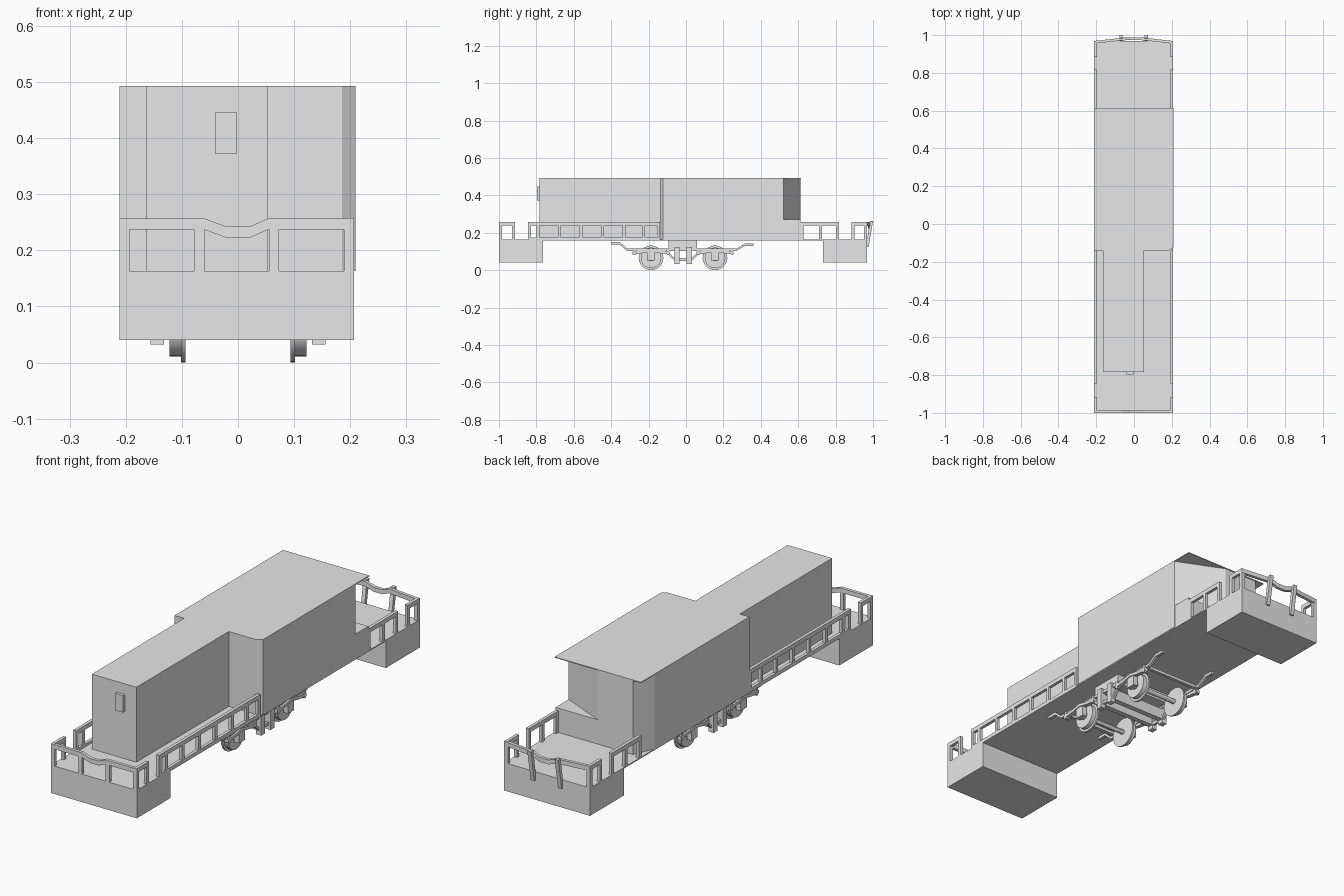
import bpy, bmesh, math
from mathutils import Vector

if "Cube" in bpy.data.objects:
    bpy.data.objects.remove(bpy.data.objects["Cube"])

grey = bpy.data.materials.new("plain_grey")
grey.diffuse_color = (0.8, 0.8, 0.8, 1)
grey.use_nodes = True
grey.node_tree.nodes["Principled BSDF"].inputs["Base Color"].default_value = grey.diffuse_color


def finish(name, bm):
    bmesh.ops.recalc_face_normals(bm, faces=bm.faces)
    me = bpy.data.meshes.new(name)
    bm.to_mesh(me)
    bm.free()
    me.materials.append(grey)
    ob = bpy.data.objects.new(name, me)
    bpy.context.collection.objects.link(ob)
    return ob


def add_prism(bm, loop, offset):
    """Extrude a closed loop of 3D points along an offset."""
    face = bm.faces.new([bm.verts.new(p) for p in loop])
    ext = bmesh.ops.extrude_face_region(bm, geom=[face])["geom"]
    moved = [v for v in ext if isinstance(v, bmesh.types.BMVert)]
    bmesh.ops.translate(bm, verts=moved, vec=offset)


def add_box(bm, x0, x1, y0, y1, z0, z1):
    add_prism(bm, [(x0, y0, z0), (x1, y0, z0), (x1, y1, z0), (x0, y1, z0)], (0, 0, z1 - z0))


def boxes(name, *dims):
    bm = bmesh.new()
    for d in dims:
        add_box(bm, *d)
    return finish(name, bm)


def plan(name, pts, z0, z1):
    bm = bmesh.new()
    add_prism(bm, [(x, y, z0) for x, y in pts], (0, 0, z1 - z0))
    return finish(name, bm)


def add_strip(bm, path, x0, x1, t):
    """Bar following a y-z path, with vertical thickness t."""
    loop = [(x0, y, z) for y, z in path] + [(x0, y, z + t) for y, z in reversed(path)]
    add_prism(bm, loop, (x1 - x0, 0, 0))


def add_disc(bm, x0, x1, y, z, r, n=24):
    loop = [(x0, y + r * math.cos(2 * math.pi * i / n), z + r * math.sin(2 * math.pi * i / n))
            for i in range(n)]
    add_prism(bm, loop, (x1 - x0, 0, 0))


L, R, DECK, TOP = -0.211, 0.207, 0.163, 0.493

# Deck and the deep end blocks
boxes("deck", (L, R, -0.78, 0.75, DECK - 0.005, DECK))
boxes("front_end_block", (L, R, -1.0, -0.765, 0.04, DECK))
boxes("rear_end_block", (L, R, 0.733, 0.969, 0.04, DECK))

# Long hood with its front lamp plate
boxes("hood", (-0.164, 0.053, -0.783, -0.13, DECK, TOP))
boxes("front_lamp", (-0.04, -0.003, -0.797, -0.78, 0.372, 0.447))

# Cab with angled rear walls, overhanging roof and corner ledge
front = [(L, -0.14), (0.185, -0.14), (0.209, -0.124)]
plan("cab", front + [(0.209, 0.52), (0.0, 0.612), (-0.17, 0.612), (L, 0.52)], DECK, TOP - 0.004)
plan("cab_roof", front + [(0.209, 0.615), (L, 0.615)], TOP - 0.004, TOP)
plan("corner_ledge", [(0.207, 0.52), (0.207, 0.612), (0.0, 0.612)], DECK, 0.27)

# Side railings on both sides: (start, end, post positions, has bottom bar)
W, TH, RAIL = 0.016, 0.014, 0.258
sections = [
    (-1.0, -0.915, [-1.0, -0.931], False),
    (-0.845, -0.14, [-0.845, -0.8, -0.685, -0.57, -0.455, -0.34, -0.235, -0.156], True),
    (0.612, 0.818, [0.612, 0.71, 0.802], False),
    (0.885, 0.969, [0.885, 0.953], False),
]
for side, x0 in (("left", L), ("right", R - TH)):
    bm = bmesh.new()
    for y0, y1, posts, bottom in sections:
        add_box(bm, x0, x0 + TH, y0, y1, RAIL - 0.019, RAIL)
        if bottom:
            add_box(bm, x0, x0 + TH, y0, y1, DECK, DECK + 0.012)
        for y in posts:
            add_box(bm, x0, x0 + TH, y, y + W, DECK, RAIL - 0.019)
    finish(side + "_railing", bm)

# End railings with a dipped middle
dip = [(L, 0.257), (-0.06, 0.257), (-0.022, 0.243), (0.022, 0.243), (0.054, 0.257), (R, 0.257)]


def end_rail(name, ys, depth, posts):
    bm = bmesh.new()
    for i in range(len(dip) - 1):
        (xa, za), (xb, zb) = dip[i], dip[i + 1]
        ya, yb = ys[i], ys[i + 1]
        add_prism(bm, [(xa, ya, za - 0.02), (xb, yb, zb - 0.02), (xb, yb, zb), (xa, ya, za)],
                  (0, depth, 0))
    for x, y in posts:
        add_box(bm, x, x + 0.018, y, y + depth, DECK, 0.24)
    return finish(name, bm)


end_rail("front_railing", [-1.0] * 6, 0.014,
         [(L, -1), (-0.078, -1), (0.055, -1), (R - 0.018, -1)])
end_rail("rear_railing", [0.955, 0.972, 0.974, 0.974, 0.972, 0.955], 0.014,
         [(L, 0.955), (R - 0.018, 0.955)])

# Leaning posts on the rear railing
bm = bmesh.new()
for x in (-0.078, 0.055):
    add_prism(bm, [(x, 0.962, 0.125), (x, 0.976, 0.125), (x, 1.0, 0.262), (x, 0.984, 0.262)],
              (0.018, 0, 0))
finish("rear_leaning_posts", bm)

# Wheels with inner flanges, and axles
AXLES, HUB = (-0.187, 0.155), 0.066
for label, y in zip(("front", "rear"), AXLES):
    bm = bmesh.new()
    for s in (-1, 1):
        add_disc(bm, s * 0.100, s * 0.122, y, HUB, 0.055)
        add_disc(bm, s * 0.094, s * 0.102, y, HUB, 0.066)
        add_disc(bm, s * 0.122, s * 0.134, y, HUB, 0.018, 12)
    add_disc(bm, -0.1, 0.1, y, HUB, 0.011, 12)
    finish(label + "_wheelset", bm)

# Truck side frames, mirrored left and right
for side, s in (("left", -1), ("right", 1)):
    bm = bmesh.new()
    # Long bar with raised ends
    add_strip(bm, [(-0.4, 0.138), (-0.355, 0.138), (-0.315, 0.103), (0.27, 0.103),
                   (0.315, 0.13), (0.36, 0.13)], s * 0.133, s * 0.146, 0.013)
    for y in AXLES:
        # Axle box, arched spring and its end hangers
        add_box(bm, s * 0.128, s * 0.15, y - 0.022, y + 0.022, 0.052, 0.104)
        add_strip(bm, [(y - 0.1, 0.085), (y - 0.05, 0.09), (y, 0.1), (y + 0.05, 0.09),
                       (y + 0.1, 0.085)], s * 0.136, s * 0.154, 0.014)
        for d in (-0.095, 0.085):
            add_box(bm, s * 0.134, s * 0.154, y + d, y + d + 0.012, 0.08, 0.116)
    # Sloping braces to the centre pedestals
    add_strip(bm, [(-0.1, 0.088), (-0.06, 0.05), (0.03, 0.05), (0.07, 0.088)],
              s * 0.134, s * 0.145, 0.014)
    for y in (-0.062, 0.004):
        add_box(bm, s * 0.132, s * 0.156, y, y + 0.027, 0.032, 0.125)
    finish(side + "_truck_frame", bm)

# Bolster and cross members tying the frames together
boxes("truck_bolster", (-0.14, 0.14, -0.093, 0.06, 0.115, DECK - 0.004))
boxes("truck_cross_members",
      (-0.135, 0.135, -0.06, -0.036, 0.05, 0.1),
      (-0.135, 0.135, 0.005, 0.03, 0.05, 0.1),
      (-0.135, 0.135, -0.29, -0.275, 0.103, 0.116),
      (-0.135, 0.135, 0.243, 0.258, 0.103, 0.116))

# Smooth the round wheels while keeping their rims sharp
for ob in bpy.data.objects:
    ob.select_set(ob.name.endswith("wheelset"))
    if ob.select_get():
        bpy.context.view_layer.objects.active = ob
bpy.ops.object.shade_smooth_by_angle(angle=math.radians(30))
